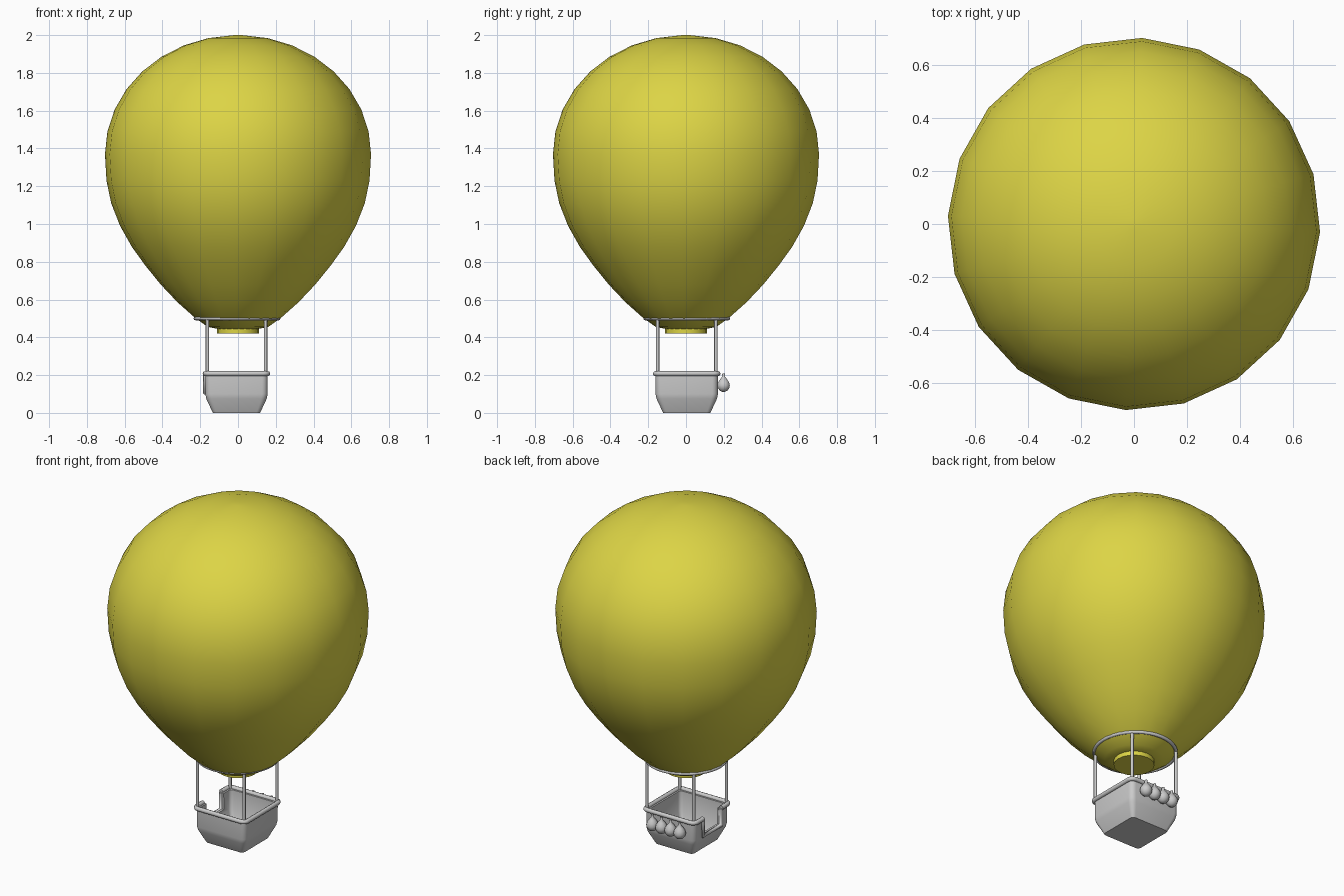
import bpy, bmesh, math

if "Cube" in bpy.data.objects:
    bpy.data.objects.remove(bpy.data.objects["Cube"])

CX, CY = -0.008, 0.004  # basket centre


def finish(name, bm, angle=40, mat=None):
    bmesh.ops.recalc_face_normals(bm, faces=bm.faces)
    me = bpy.data.meshes.new(name)
    bm.to_mesh(me)
    bm.free()
    ob = bpy.data.objects.new(name, me)
    bpy.context.collection.objects.link(ob)
    if mat:
        me.materials.append(mat)
    bpy.ops.object.select_all(action='DESELECT')
    ob.select_set(True)
    bpy.context.view_layer.objects.active = ob
    bpy.ops.object.shade_smooth_by_angle(angle=math.radians(angle))
    return ob


def loft(bm, rings):
    """Bridge equal-sized point rings and cap both ends."""
    loops = [[bm.verts.new(p) for p in r] for r in rings]
    n = len(loops[0])
    for a, b in zip(loops, loops[1:]):
        for i in range(n):
            bm.faces.new((a[i], a[(i + 1) % n], b[(i + 1) % n], b[i]))
    bm.faces.new(loops[0])
    bm.faces.new(loops[-1])


def circle(r, z, n, cx=0, cy=0, off=0):
    return [(cx + r * math.cos(off + math.tau * i / n),
             cy + r * math.sin(off + math.tau * i / n), z) for i in range(n)]


def rounded_square(h, c, z, seg=4):
    pts = []
    for q, (sx, sy) in enumerate([(1, 1), (-1, 1), (-1, -1), (1, -1)]):
        for i in range(seg + 1):
            a = math.pi / 2 * (q + i / seg)
            pts.append((CX + sx * (h - c) + c * math.cos(a),
                        CY + sy * (h - c) + c * math.sin(a), z))
    return pts


def tube(name, pts, r, cyclic=False):
    cu = bpy.data.curves.new(name, 'CURVE')
    cu.dimensions = '3D'
    cu.bevel_depth, cu.bevel_resolution, cu.use_fill_caps = r, 2, True
    sp = cu.splines.new('POLY')
    sp.points.add(len(pts) - 1)
    for p, co in zip(sp.points, pts):
        p.co = (*co, 1)
    sp.use_cyclic_u = cyclic
    ob = bpy.data.objects.new(name, cu)
    bpy.context.collection.objects.link(ob)
    return ob


yellow = bpy.data.materials.new("yellow")
yellow.diffuse_color = (0.72, 0.66, 0.06, 1)
yellow.use_nodes = True
yellow.node_tree.nodes["Principled BSDF"].inputs["Base Color"].default_value = yellow.diffuse_color

# Envelope: dome above the widest point, taper below, 20 sides
prof = [(0.705 * math.cos(math.radians(a)), 1.37 + 0.63 * math.sin(math.radians(a)))
        for a in (88, 77, 66, 55, 44, 33, 22, 11, 0)]
prof += [(0.697, 1.23), (0.672, 1.11), (0.625, 0.99), (0.563, 0.88), (0.495, 0.785),
         (0.41, 0.68), (0.32, 0.585), (0.23, 0.505), (0.16, 0.455), (0.108, 0.445)]
bm = bmesh.new()
loft(bm, [circle(r, z, 20, off=math.radians(-2.5)) for r, z in prof])
finish("envelope", bm, 45, yellow)

# Mouth of the envelope
bm = bmesh.new()
loft(bm, [circle(0.11, z, 20) for z in (0.42, 0.45)])
finish("envelope_mouth", bm, 40, yellow)

# Load ring and four uprights
tube("load_ring", circle(0.22, 0.5, 40, CX + 0.003, CY), 0.01, True)
for sx in (-1, 1):
    for sy in (-1, 1):
        x, y = CX + 0.154 * sx, CY + 0.154 * sy
        tube("upright", [(x, y, 0.2), (x, y, 0.5)], 0.009)

# Basket shell: outer wall, over the lip, inner wall, floor
bm = bmesh.new()
loft(bm, [rounded_square(h, c, z) for h, c, z in
          [(0.125, 0.02, 0), (0.16, 0.03, 0.075), (0.165, 0.03, 0.10), (0.165, 0.03, 0.205),
           (0.145, 0.02, 0.205), (0.143, 0.02, 0.09), (0.112, 0.015, 0.02)]])
basket = finish("basket", bm, 35)

# Doorway notch in the left wall
bm = bmesh.new()
bmesh.ops.create_cube(bm, size=1)
for v in bm.verts:
    v.co = (CX - 0.16 + v.co.x * 0.1, CY + v.co.y * 0.16, 0.2 + v.co.z * 0.18)
cutter = finish("door_cutter", bm)
cutter.hide_render = True
mod = basket.modifiers.new("door", 'BOOLEAN')
mod.operation, mod.object, mod.solver = 'DIFFERENCE', cutter, 'EXACT'
bpy.context.view_layer.objects.active = basket
bpy.ops.object.modifier_apply(modifier="door")
bpy.data.objects.remove(cutter)

# Padded rim, open at the doorway
loop = rounded_square(0.166, 0.025, 0.208)
xl = CX - 0.166
rim = [(xl, CY - 0.085, 0.208)] + loop[10:] + loop[:10] + [(xl, CY + 0.085, 0.208)]
tube("rim", rim, 0.013)

# Door frame
xd = CX - 0.165
tube("door_frame", [(xd, CY - 0.085, 0.205), (xd, CY - 0.085, 0.105),
                    (xd, CY + 0.085, 0.105), (xd, CY + 0.085, 0.205)], 0.012)

# Sandbags hung on the back wall
for i in range(4):
    x = CX + (i - 1.5) * 0.06
    bm = bmesh.new()
    loft(bm, [circle(r, z, 14, x, CY + 0.195) for r, z in
              [(0.006, 0.111), (0.02, 0.117), (0.03, 0.13), (0.034, 0.146), (0.029, 0.163),
               (0.019, 0.178), (0.009, 0.19), (0.007, 0.208)]])
    finish("sandbag", bm, 60)
